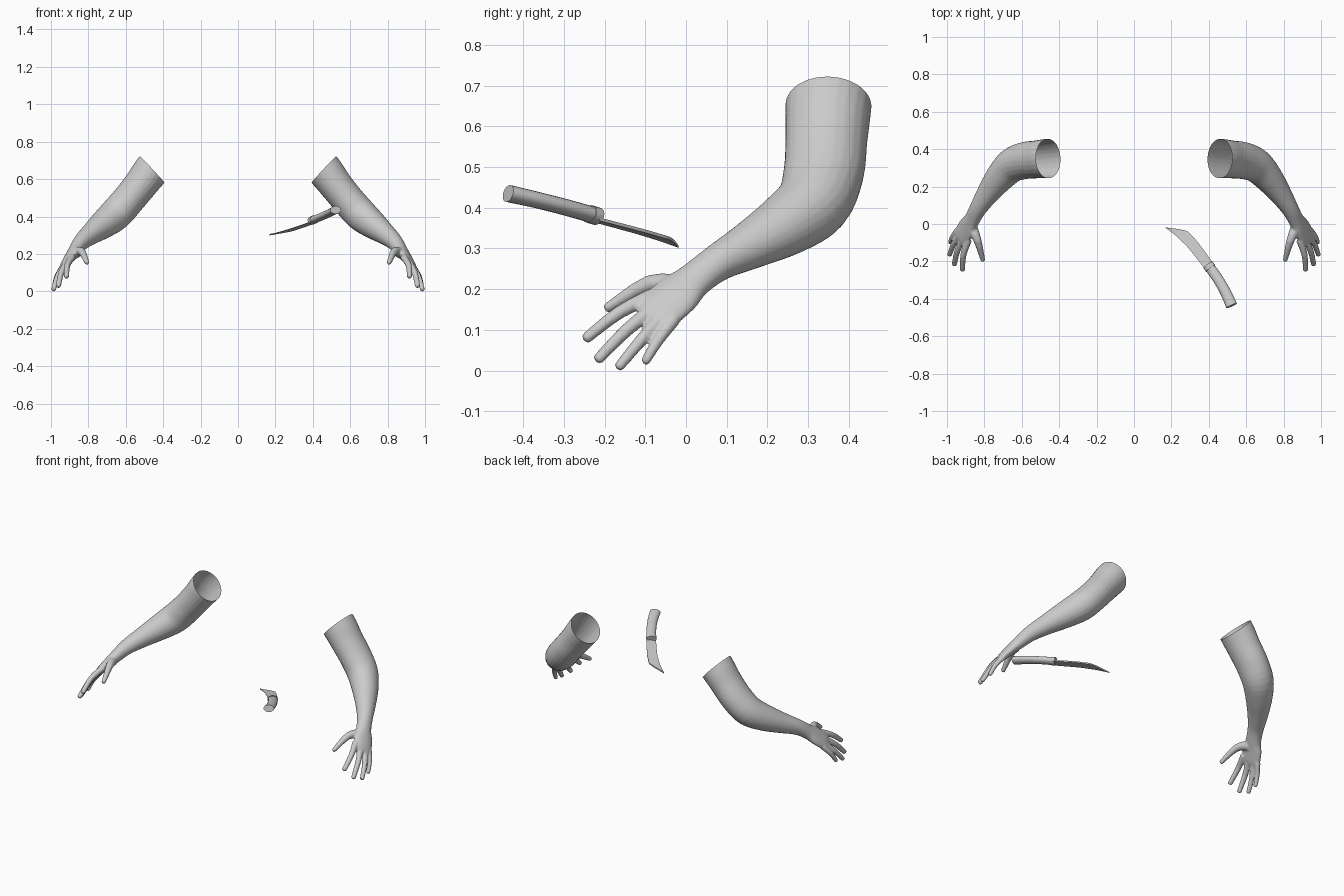
import bpy, bmesh, math
from mathutils import Vector

if "Cube" in bpy.data.objects:
    bpy.data.objects.remove(bpy.data.objects["Cube"])

skin = bpy.data.materials.new("light_grey")
skin.diffuse_color = (0.6, 0.6, 0.6, 1)
skin.use_nodes = True
skin.node_tree.nodes["Principled BSDF"].inputs["Base Color"].default_value = skin.diffuse_color


def add_object(name, bm, angle=60):
    bmesh.ops.recalc_face_normals(bm, faces=bm.faces)
    mesh = bpy.data.meshes.new(name)
    bm.to_mesh(mesh)
    bm.free()
    mesh.materials.append(skin)
    obj = bpy.data.objects.new(name, mesh)
    bpy.context.collection.objects.link(obj)
    bpy.ops.object.select_all(action='DESELECT')
    obj.select_set(True)
    bpy.context.view_layer.objects.active = obj
    bpy.ops.object.shade_smooth_by_angle(angle=math.radians(angle))
    return obj


def refine(keys, steps):
    """Smoothly interpolate rows of numbers."""
    rows = [Vector(k) for k in keys]
    out = []
    for i in range(len(rows) - 1):
        p0, p1 = rows[max(i - 1, 0)], rows[i]
        p2, p3 = rows[i + 1], rows[min(i + 2, len(rows) - 1)]
        for s in range(steps):
            t = s / steps
            out.append(0.5 * (2 * p1 + (p2 - p0) * t + (2 * p0 - 5 * p1 + 4 * p2 - p3) * t * t
                              + (3 * p1 - p0 - 3 * p2 + p3) * t ** 3))
    return out + [rows[-1]]


def loft(bm, keys, across, steps=4, sides=24):
    """Capped tube through rows of x, y, z, half width along 'across', half thickness."""
    rows = refine(keys, steps)
    rings = []
    for i, r in enumerate(rows):
        c = Vector(r[:3])
        t = Vector(rows[min(i + 1, len(rows) - 1)][:3]) - Vector(rows[max(i - 1, 0)][:3])
        t.normalize()
        u = (across - t * across.dot(t)).normalized()
        v = t.cross(u)
        rings.append([bm.verts.new(c + u * r[3] * math.cos(a) + v * r[4] * math.sin(a))
                      for a in (math.tau * k / sides for k in range(sides))])
    for a, b in zip(rings, rings[1:]):
        for k in range(sides):
            n = (k + 1) % sides
            bm.faces.new((a[k], a[n], b[n], b[k]))
    bm.faces.new(rings[0][::-1])
    bm.faces.new(rings[-1])


def finger(bm, base, mid, tip, r0, r1):
    """Tapered digit with a rounded tip."""
    base, mid, tip = Vector(base), Vector(mid), Vector(tip)
    d = (tip - mid).normalized()
    keys = [(*base, r0, r0), (*mid, (r0 + r1) / 2, (r0 + r1) / 2)]
    for back, f in ((1.0, 1.0), (0.5, 0.87), (0.15, 0.5), (0, 0.2)):
        keys.append((*(tip - d * r1 * back), r1 * f, r1 * f))
    loft(bm, keys, ACROSS, 3, 14)


ACROSS = Vector((-0.45, -0.72, 0.5))   # little finger to index finger

# Arm and palm
bm = bmesh.new()
loft(bm, [(0.38, 0.352, 0.735, 0.107, 0.098), (0.46, 0.350, 0.65, 0.106, 0.097),
          (0.525, 0.345, 0.565, 0.101, 0.090), (0.59, 0.338, 0.485, 0.099, 0.088),
          (0.655, 0.312, 0.412, 0.092, 0.088), (0.72, 0.245, 0.358, 0.079, 0.076),
          (0.785, 0.158, 0.308, 0.061, 0.058), (0.835, 0.08, 0.266, 0.047, 0.045),
          (0.868, 0.02, 0.222, 0.047, 0.036), (0.895, -0.022, 0.186, 0.060, 0.029),
          (0.922, -0.068, 0.146, 0.060, 0.022), (0.934, -0.09, 0.128, 0.050, 0.012)], ACROSS)

# Fingers, index to little, then thumb
finger(bm, (0.885, -0.085, 0.183), (0.912, -0.165, 0.142), (0.918, -0.252, 0.074), 0.019, 0.014)
finger(bm, (0.913, -0.075, 0.155), (0.945, -0.145, 0.100), (0.962, -0.222, 0.022), 0.019, 0.014)
finger(bm, (0.932, -0.057, 0.135), (0.966, -0.110, 0.075), (0.988, -0.170, 0.003), 0.018, 0.013)
finger(bm, (0.940, -0.030, 0.125), (0.970, -0.068, 0.075), (0.985, -0.104, 0.016), 0.017, 0.012)
finger(bm, (0.868, -0.015, 0.205), (0.836, -0.090, 0.213), (0.806, -0.200, 0.150), 0.030, 0.013)
blend = add_object("arm_blend", bm)

# Fuse the digits into the hand
m = blend.modifiers.new("fuse", 'REMESH')
m.mode = 'VOXEL'
m.voxel_size = 0.005
m = blend.modifiers.new("soften", 'SMOOTH')
m.factor = 0.5
m.iterations = 5
fused = bpy.data.meshes.new_from_object(blend.evaluated_get(bpy.context.evaluated_depsgraph_get()))
bpy.data.objects.remove(blend)

# Open the upper arm and make both sides
for name, side in (("left_arm", 1), ("right_arm", -1)):
    bm = bmesh.new()
    bm.from_mesh(fused)
    bmesh.ops.bisect_plane(bm, geom=bm.verts[:] + bm.edges[:] + bm.faces[:],
                           plane_co=(0.46, 0.35, 0.652), plane_no=(-0.73, 0.03, 0.68),
                           clear_outer=True)
    for v in bm.verts:
        v.co.x *= side
    bm.normal_update()
    add_object(name, bm)

# Knife handle with a collar
bm = bmesh.new()
flat = Vector((0.86, 0.5, 0.06))
loft(bm, [(0.522, -0.437, 0.435, 0.031, 0.021), (0.488, -0.362, 0.418, 0.029, 0.020),
          (0.445, -0.288, 0.399, 0.028, 0.020), (0.398, -0.222, 0.380, 0.028, 0.020)], flat, 4, 20)
add_object("knife_handle", bm, 40)
bm = bmesh.new()
loft(bm, [(0.410, -0.238, 0.385, 0.030, 0.022), (0.396, -0.219, 0.379, 0.030, 0.022)], flat, 1, 20)
add_object("handle_collar", bm, 40)

# Curved blade, thin at both edges
spine = refine([(0.425, -0.212), (0.35, -0.108), (0.312, -0.066), (0.275, -0.035), (0.168, -0.018)], 3)
edge = refine([(0.375, -0.235), (0.297, -0.136), (0.262, -0.099), (0.222, -0.061), (0.168, -0.020)], 3)


def blade_point(p, lift):
    return (p.x, p.y, 0.303 + 0.155 * (p.x - 0.168) - 0.15 * (p.y + 0.019) + lift)


bm = bmesh.new()
rings = [[bm.verts.new(blade_point(p, h)) for p, h in ((s, 0.004), (s, -0.004), (e, -0.001), (e, 0.001))]
         for s, e in zip(spine, edge)]
for a, b in zip(rings, rings[1:]):
    for k in range(4):
        n = (k + 1) % 4
        bm.faces.new((a[k], a[n], b[n], b[k]))
bm.faces.new(rings[0])
bm.faces.new(rings[-1])
add_object("knife_blade", bm, 30)
